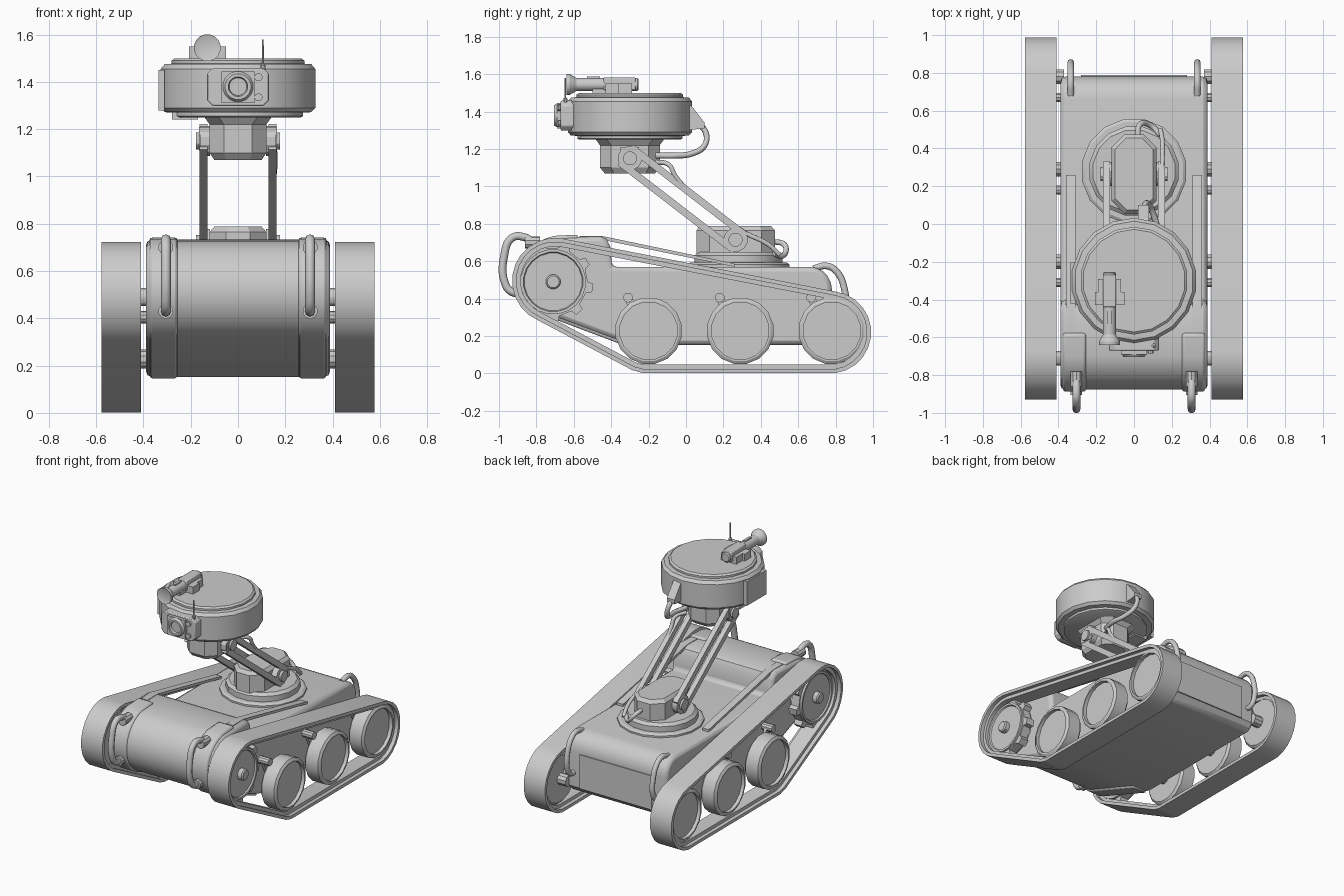
import bpy, math
from mathutils import Vector

if "Cube" in bpy.data.objects:
    bpy.data.objects.remove(bpy.data.objects["Cube"])

def loft(name, rings, closed=False, bevel=0, smooth=30):
    """Skin a list of equal-length rings; cap the ends unless closed."""
    n, m = len(rings[0]), len(rings)
    verts = [tuple(p) for r in rings for p in r]
    faces = [(i * n + j, i * n + (j + 1) % n, (i + 1) % m * n + (j + 1) % n, (i + 1) % m * n + j)
             for i in range(m if closed else m - 1) for j in range(n)]
    if not closed:
        faces += [tuple(range(n))[::-1], tuple(range((m - 1) * n, m * n))]
    me = bpy.data.meshes.new(name)
    me.from_pydata(verts, [], faces)
    ob = bpy.data.objects.new(name, me)
    bpy.context.collection.objects.link(ob)
    bpy.ops.object.select_all(action='DESELECT')
    ob.select_set(True)
    bpy.context.view_layer.objects.active = ob
    bpy.ops.object.mode_set(mode='EDIT')
    bpy.ops.mesh.select_all(action='SELECT')
    bpy.ops.mesh.normals_make_consistent(inside=False)
    bpy.ops.object.mode_set(mode='OBJECT')
    if bevel:
        b = ob.modifiers.new('bevel', 'BEVEL')
        b.width, b.segments, b.limit_method, b.angle_limit = bevel, 2, 'ANGLE', math.radians(40)
    bpy.ops.object.shade_smooth_by_angle(angle=math.radians(smooth))
    return ob

def place(axis, a, b, t):
    return {'x': (t, a, b), 'y': (a, t, b), 'z': (a, b, t)}[axis]

def prism(name, pts, axis, t0, t1, **k):
    return loft(name, [[place(axis, a, b, t) for a, b in pts] for t in (t0, t1)], **k)

def lathe(name, c, axis, prof, n=16, **k):
    """prof: (radius, position along axis) pairs; c: centre in the other two axes."""
    ang = [(j + .5) * 2 * math.pi / n for j in range(n)]
    return loft(name, [[place(axis, c[0] + r * math.cos(a), c[1] + r * math.sin(a), t) for a in ang]
                       for r, t in prof], **k)

def box(name, x0, x1, y0, y1, z0, z1, **k):
    return prism(name, [(x0, y0), (x1, y0), (x1, y1), (x0, y1)], 'z', z0, z1, **k)

def octa(w, d, c, cy=0):
    """Chamfered rectangle, half sizes w and d."""
    q = [(w, d - c), (w - c, d), (c - w, d), (-w, d - c), (-w, c - d), (c - w, -d), (w - c, -d), (w, c - d)]
    return [(x, y + cy) for x, y in q]

def tube(name, pts, r):
    cu = bpy.data.curves.new(name, 'CURVE')
    cu.dimensions, cu.bevel_depth, cu.bevel_resolution, cu.resolution_u, cu.use_fill_caps = '3D', r, 2, 5, True
    sp = cu.splines.new('BEZIER')
    sp.bezier_points.add(len(pts) - 1)
    for bp, p in zip(sp.bezier_points, pts):
        bp.co = p
        bp.handle_left_type = bp.handle_right_type = 'AUTO'
    ob = bpy.data.objects.new(name, cu)
    bpy.context.collection.objects.link(ob)
    bpy.ops.object.select_all(action='DESELECT')
    ob.select_set(True)
    bpy.context.view_layer.objects.active = ob
    bpy.ops.object.convert(target='MESH')

def arc(cy, cz, r, a0, a1, n):
    return [(cy + r * math.cos(math.radians(a0 + (a1 - a0) * i / n)),
             cz + r * math.sin(math.radians(a0 + (a1 - a0) * i / n))) for i in range(n + 1)]

# Track path: convex hull of circles round the sprocket and road wheels
N = 24
CIRC = [(-.70, .495, .23), (-.2, .225, .225), (.77, .22, .22)]
def cpt(tag, off):
    y, z, r = CIRC[tag[0]]
    a = (tag[1] + .5) * 2 * math.pi / N
    return y + (r + off) * math.cos(a), z + (r + off) * math.sin(a)
def half(tags):
    h = []
    for t in tags:
        while len(h) > 1:
            (ax, ay), (bx, by), (cx, cy) = cpt(h[-2], 0), cpt(h[-1], 0), cpt(t, 0)
            if (bx - ax) * (cy - ay) - (by - ay) * (cx - ax) > 1e-9:
                break
            h.pop()
        h.append(t)
    return h[:-1]
tags = sorted([(i, j) for i in range(3) for j in range(N)], key=lambda t: cpt(t, 0))
path = half(tags) + half(tags[::-1])
BAND = [(.41, 0), (.577, 0), (.577, -.022), (.55, -.022), (.55, -.045), (.437, -.045), (.437, -.022), (.41, -.022)]

# Running gear on both sides
for s, side in ((1, 'left'), (-1, 'right')):
    loft(f'track_{side}', [[(s * x, *cpt(t, o)) for t in path] for x, o in BAND], closed=True)
    for k, y in enumerate((-.2, .29, .78)):
        lathe(f'road_wheel_{side}_{k}', (y, .228), 'x',
              [(.14, s * .435), (.165, s * .435), (.18, s * .45), (.18, s * .545), (.165, s * .555), (.155, s * .555), (.155, s * .53)])
        lathe(f'wheel_axle_{side}_{k}', (y, .228), 'x', [(.04, s * .37), (.04, s * .44)], n=10)
        lathe(f'return_roller_{side}_{k}', (y - .11, .405), 'x', [(.026, s * .37), (.026, s * .47)], n=10)
        prism(f'roller_arm_{side}_{k}', [(y - .13, .40), (y - .09, .41), (y - .01, .24), (y - .05, .22)], 'x', s * .41, s * .43)
    # Drive sprocket: toothed disc, raised rim, hub
    teeth = []
    for k in range(9):
        for d, r in ((0, .185), (22, .185), (25, .215), (37, .215)):
            a = math.radians(k * 40 + d)
            teeth.append((-.71 + r * math.cos(a), .49 + r * math.sin(a)))
    prism(f'drive_sprocket_{side}', teeth, 'x', s * .455, s * .515)
    lathe(f'sprocket_face_{side}', (-.71, .49), 'x', [(.175, s * .44), (.175, s * .53), (.16, s * .53), (.155, s * .52)], n=20)
    lathe(f'sprocket_hub_{side}', (-.71, .49), 'x', [(.04, s * .37), (.04, s * .55), (.032, s * .558)], n=12)

# Hull side profile (y, z): round nose, step down to the deck, round tail
nose = arc(-.665, .515, .213, 248, 100, 12)
deck = [(-.46, .733), (-.425, .718), (-.405, .68), (-.395, .57)]
tail = arc(.66, .45, .12, 90, 0, 5) + [(.78, .2), (.74, .152)]
prism('hull', [(-.3, .152)] + nose + deck + tail, 'x', -.39, .39, bevel=.025, smooth=35)
box('rear_panel', -.28, .28, .76, .788, .2, .44)

for s, side in ((1, 'left'), (-1, 'right')):
    # Wrap-round nose guard
    guard = [(-.31, .142)] + arc(-.665, .515, .224, 248, 100, 12) + [(-.58, .742), (-.57, .70)]
    prism(f'nose_guard_{side}', guard, 'x', s * .255, s * .375, bevel=.012, smooth=35)
    # Sloping deck rail and rear handle feet
    prism(f'deck_rail_{side}', [(-.57, .735), (-.45, .735), (.26, .587), (.26, .57), (-.45, .715), (-.57, .715)], 'x', s * .31, s * .36)
    hx = s * .305
    tube(f'front_handle_{side}', [(hx, y, z) for y, z in ((-.80, .69), (-.87, .73), (-.93, .725), (-.972, .63), (-.967, .48), (-.93, .435), (-.85, .43))], .021)
    hx = s * .335
    tube(f'rear_handle_{side}', [(hx, y, z) for y, z in ((.68, .56), (.75, .575), (.80, .55), (.845, .46), (.845, .34), (.81, .30), (.76, .30))], .018)
    for nm, z, y0, y1 in (('upper', .70, -.86, -.78), ('lower', .43, -.905, -.84)):
        lathe(f'handle_foot_{nm}_{side}', (hx - s * .03, z), 'y', [(.032, y0), (.032, y1)], n=10)

# Turntable and shoulder block
lathe('turntable_ring', (0, .28), 'z', [(.28, .56), (.28, .582), (.265, .592)])
lathe('turntable', (0, .28), 'z', [(.24, .59), (.24, .63), (.22, .648)])
loft('shoulder_block', [[(x, y, z) for x, y in octa(w, d, c, .265)]
                        for w, d, c, z in ((.12, .21, .07, .64), (.12, .21, .07, .765), (.1, .19, .06, .788))])

# Lifting arms: twin bars with pivots at each end
A, B = Vector((.265, .715)), Vector((-.3, 1.15))
u = (B - A).normalized()
v = Vector((u.y, -u.x))
for s, side in ((1, 'left'), (-1, 'right')):
    for nm, o in (('upper', .05), ('lower', -.05)):
        q = [A + v * (o - .019) - u * .03, A + v * (o + .019) - u * .03,
             B + v * (o + .019) + u * .03, B + v * (o - .019) + u * .03]
        prism(f'arm_bar_{nm}_{side}', [tuple(p) for p in q], 'x', s * .128, s * .163)
    for nm, p in (('shoulder', A), ('elbow', B)):
        lathe(f'{nm}_lug_{side}', p, 'x', [(.065, s * .118), (.065, s * .16)], n=12)
        lathe(f'{nm}_pin_{side}', p, 'x', [(.038, s * .09), (.038, s * .178)], n=12)
    box(f'elbow_bracket_{side}', s * .115, s * .165, -.35, -.25, 1.11, 1.21)

# Neck block and round head
loft('neck_block', [[(x, y, z) for x, y in octa(w, d, c, -.3)]
                    for w, d, c, z in ((.1, .135, .05, 1.07), (.12, .16, .06, 1.1), (.12, .16, .06, 1.22), (.145, .185, .06, 1.255))])
lathe('head', (0, -.3), 'z', [(.27, 1.25), (.28, 1.255), (.28, 1.27), (.315, 1.272), (.332, 1.29), (.332, 1.455), (.315, 1.475),
                              (.285, 1.477), (.285, 1.49), (.272, 1.5)], n=18)
box('head_side_panel', -.337, -.31, -.42, -.2, 1.28, 1.45)
box('head_bottom_plate', -.28, -.17, -.4, -.2, 1.24, 1.275)
prism('cable_cover', [(.0, 1.44), (.03, 1.43), (.10, 1.34), (.10, 1.31), (.0, 1.30)], 'x', .02, .08)

# Camera on the head front
prism('camera_plate', octa(.132, .08, .025, 1.378), 'y', -.67, -.58, bevel=.006)
box('camera_centre', -.07, .07, -.69, -.66, 1.31, 1.445)
lathe('camera_lens', (0, 1.38), 'y', [(.065, -.66), (.065, -.69), (.055, -.705), (.042, -.705), (.036, -.685)], n=16)
for k, z in enumerate((1.335, 1.42)):
    lathe(f'camera_lamp_{k}', (.087, z), 'y', [(.017, -.66), (.017, -.685)], n=10)
lathe('antenna', (.105, -.645), 'z', [(.012, 1.43), (.012, 1.47), (.005, 1.475), (.004, 1.58)], n=8)

# Sighting scope on top
lathe('scope', (-.13, 1.545), 'y', [(.045, -.635), (.057, -.64), (.057, -.622), (.035, -.585), (.035, -.26), (.028, -.253)], n=16)
box('scope_body', -.165, -.095, -.44, -.27, 1.515, 1.583, bevel=.006)
box('scope_mount', -.155, -.105, -.5, -.29, 1.485, 1.53)
box('scope_clamp', -.207, -.05, -.43, -.36, 1.50, 1.55)
box('scope_clamp_rear', -.19, -.07, -.36, -.29, 1.50, 1.55)
box('scope_switch', -.14, -.12, -.53, -.46, 1.57, 1.587)

# Cables
tube('head_cable', [(.05, .06, 1.34), (.06, .105, 1.29), (.08, .10, 1.22), (.11, .03, 1.175), (.13, -.06, 1.165), (.11, -.16, 1.165)], .016)
tube('arm_cable', [(.11, -.16, 1.13), (.15, -.09, 1.115), (.155, -.06, 1.06), (.15, 0, .99), (.15, .2, .835), (.15, .32, .75),
                   (.15, .44, .69), (.14, .5, .635)], .013)
tube('base_cable', [(.14, .47, .64), (.09, .52, .63), (.03, .525, .69), (.02, .46, .705)], .015)
